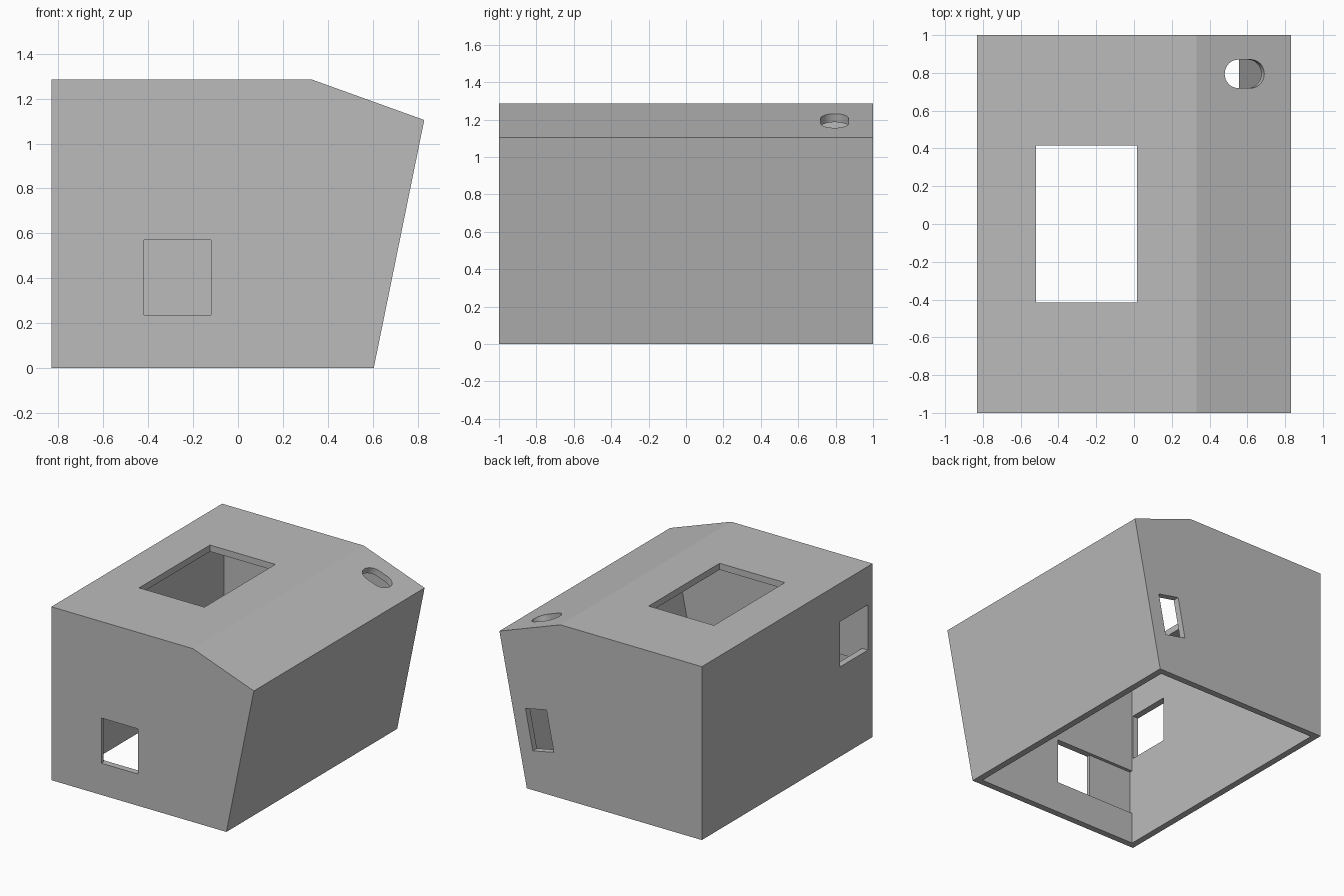
import bpy, bmesh, math
from mathutils import Matrix, Vector

if "Cube" in bpy.data.objects:
    bpy.data.objects.remove(bpy.data.objects["Cube"], do_unlink=True)

WALL = 0.048

grey = bpy.data.materials.new("plain grey")
grey.use_nodes = True
colour = (0.5, 0.5, 0.5, 1)
grey.diffuse_color = colour
grey.node_tree.nodes["Principled BSDF"].inputs["Base Color"].default_value = colour


def prism(name, outline, depth, matrix=Matrix()):
    """Extrude a flat outline symmetrically along its local z."""
    bm = bmesh.new()
    face = bm.faces.new([bm.verts.new((x, y, -depth / 2)) for x, y in outline])
    new = bmesh.ops.extrude_face_region(bm, geom=[face])["geom"]
    moved = [v for v in new if isinstance(v, bmesh.types.BMVert)]
    bmesh.ops.translate(bm, verts=moved, vec=(0, 0, depth))
    bmesh.ops.recalc_face_normals(bm, faces=bm.faces)
    bm.transform(matrix)
    mesh = bpy.data.meshes.new(name)
    bm.to_mesh(mesh)
    bm.free()
    mesh.materials.append(grey)
    obj = bpy.data.objects.new(name, mesh)
    bpy.context.collection.objects.link(obj)
    return obj


def box(name, low, high):
    (x0, y0, z0), (x1, y1, z1) = low, high
    outline = [(x0, y0), (x1, y0), (x1, y1), (x0, y1)]
    return prism(name, outline, z1 - z0, Matrix.Translation((0, 0, (z0 + z1) / 2)))


def slot_outline(radius, straight, steps=16):
    points = []
    for side in (1, -1):
        for i in range(steps + 1):
            a = math.pi * (i / steps - 0.5)
            points.append((side * (straight / 2 + radius * math.cos(a)),
                           side * radius * math.sin(a)))
    return points


# Outer housing, its profile running from front to back
upright = Matrix.Rotation(math.pi / 2, 4, "X")
housing = prism("housing", [(-0.83, 0), (0.605, 0), (0.83, 1.105),
                            (0.33, 1.285), (-0.83, 1.285)], 2, upright)

# Hollow interior, open at the bottom
cutters = [prism("interior_cutter", [(-0.83 + WALL, -0.1), (0.536, -0.1), (0.775, 1.074),
                                     (0.322, 1.285 - WALL), (-0.83 + WALL, 1.285 - WALL)],
                 2 - 2 * WALL, upright)]

# Rectangular openings in the roof, front wall and side wall
cutters += [
    box("roof_cutter", (-0.52, -0.415, 1.1), (0.015, 0.415, 1.4)),
    box("front_window_cutter", (-0.42, -1.1, 0.235), (-0.12, -0.9, 0.57)),
    box("side_window_cutter", (-0.9, -0.945, 0.665), (-0.7, -0.62, 1.0)),
]

# Shallow pocket inside the front wall, beside the window
cutters.append(box("pocket_cutter", (-0.83 + WALL, -0.975, 0.235), (-0.4, -0.9, 0.57)))

# Back window, tilted to follow the leaning side
lean = math.atan2(0.225, 1.105)
tilt = Matrix.Translation((0.5, 1, 0.457)) @ Matrix.Rotation(lean, 4, "Y") @ upright
w, h = 0.088, 0.152
cutters.append(prism("back_window_cutter", [(-w, -h), (w, -h), (w, h), (-w, h)], 0.2, tilt))

# Rounded slot through the sloping roof edge
slope = math.atan2(0.18, 0.5)
place = Matrix.Translation((0.585, 0.795, 1.193)) @ Matrix.Rotation(slope, 4, "Y")
cutters.append(prism("slot_cutter", slot_outline(0.075, 0.073), 0.2, place))

# Apply every cut, then discard the cutters
bpy.context.view_layer.objects.active = housing
for cutter in cutters:
    cutter.hide_render = True
    cut = housing.modifiers.new(cutter.name, "BOOLEAN")
    cut.operation = "DIFFERENCE"
    cut.solver = "EXACT"
    cut.object = cutter
    bpy.ops.object.modifier_apply(modifier=cut.name)
    bpy.data.objects.remove(cutter, do_unlink=True)

# Smooth only the rounded slot walls
for obj in bpy.context.selected_objects:
    obj.select_set(False)
housing.select_set(True)
bpy.ops.object.shade_smooth_by_angle(angle=math.radians(15))
